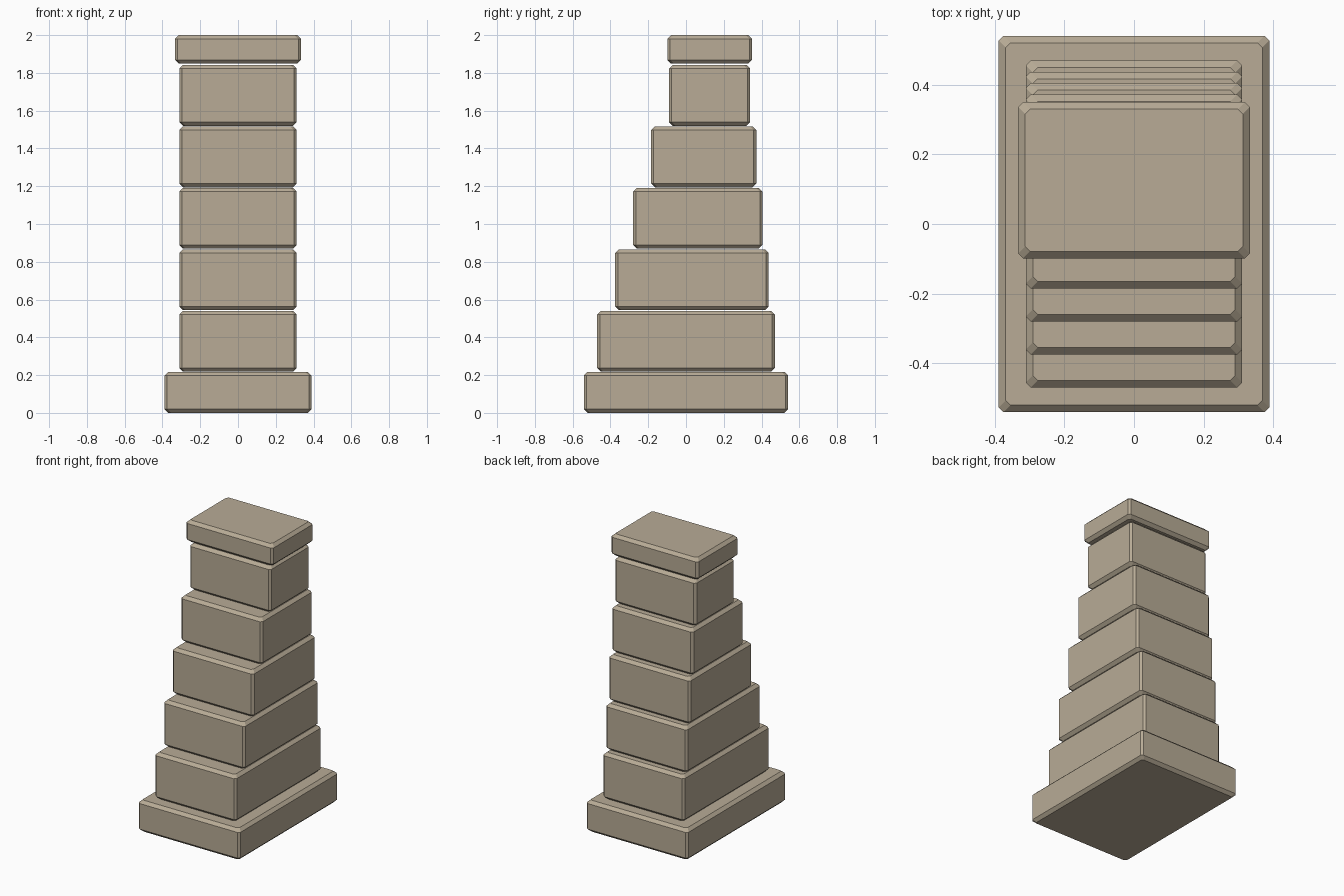
import bpy, bmesh

if "Cube" in bpy.data.objects:
    bpy.data.objects.remove(bpy.data.objects["Cube"])

stone = bpy.data.materials.new("tan_stone")
stone.diffuse_color = (0.48, 0.41, 0.305, 1)
stone.use_nodes = True
stone.node_tree.nodes["Principled BSDF"].inputs["Base Color"].default_value = stone.diffuse_color

INSET = 0.02     # bevel of the top and bottom rims
CORNER = 0.014   # chamfer of the upright edges


def block(name, half_x, y0, y1, z0, z1):
    """Box with chamfered uprights and bevelled rims, built as four stacked octagons."""
    bm = bmesh.new()

    def ring(inset, z):
        x, a, b, c = half_x - inset, y0 + inset, y1 - inset, CORNER
        outline = [(-x + c, a), (x - c, a), (x, a + c), (x, b - c),
                   (x - c, b), (-x + c, b), (-x, b - c), (-x, a + c)]
        return [bm.verts.new((px, py, z)) for px, py in outline]

    rings = [ring(INSET, z0), ring(0, z0 + INSET), ring(0, z1 - INSET), ring(INSET, z1)]
    for low, high in zip(rings, rings[1:]):
        for i in range(8):
            j = (i + 1) % 8
            bm.faces.new((low[i], low[j], high[j], high[i]))
    bm.faces.new(rings[0][::-1])
    bm.faces.new(rings[-1])
    mesh = bpy.data.meshes.new(name)
    bm.to_mesh(mesh)
    bm.free()
    mesh.materials.append(stone)
    bpy.context.collection.objects.link(bpy.data.objects.new(name, mesh))


# Wide plinth
block("base_slab", 0.389, -0.541, 0.541, 0, 0.217)

# Five courses, stepping in more at the front than at the back
STEP = 0.3255
for i in range(5):
    z = 0.218 + i * STEP
    block(f"course_{i + 1}", 0.311, -0.47 + 0.095 * i, 0.47 - 0.0325 * i, z, z + STEP - 0.003)

# Overhanging cap
block("cap_slab", 0.333, -0.099, 0.35, 1.849, 2.0)
